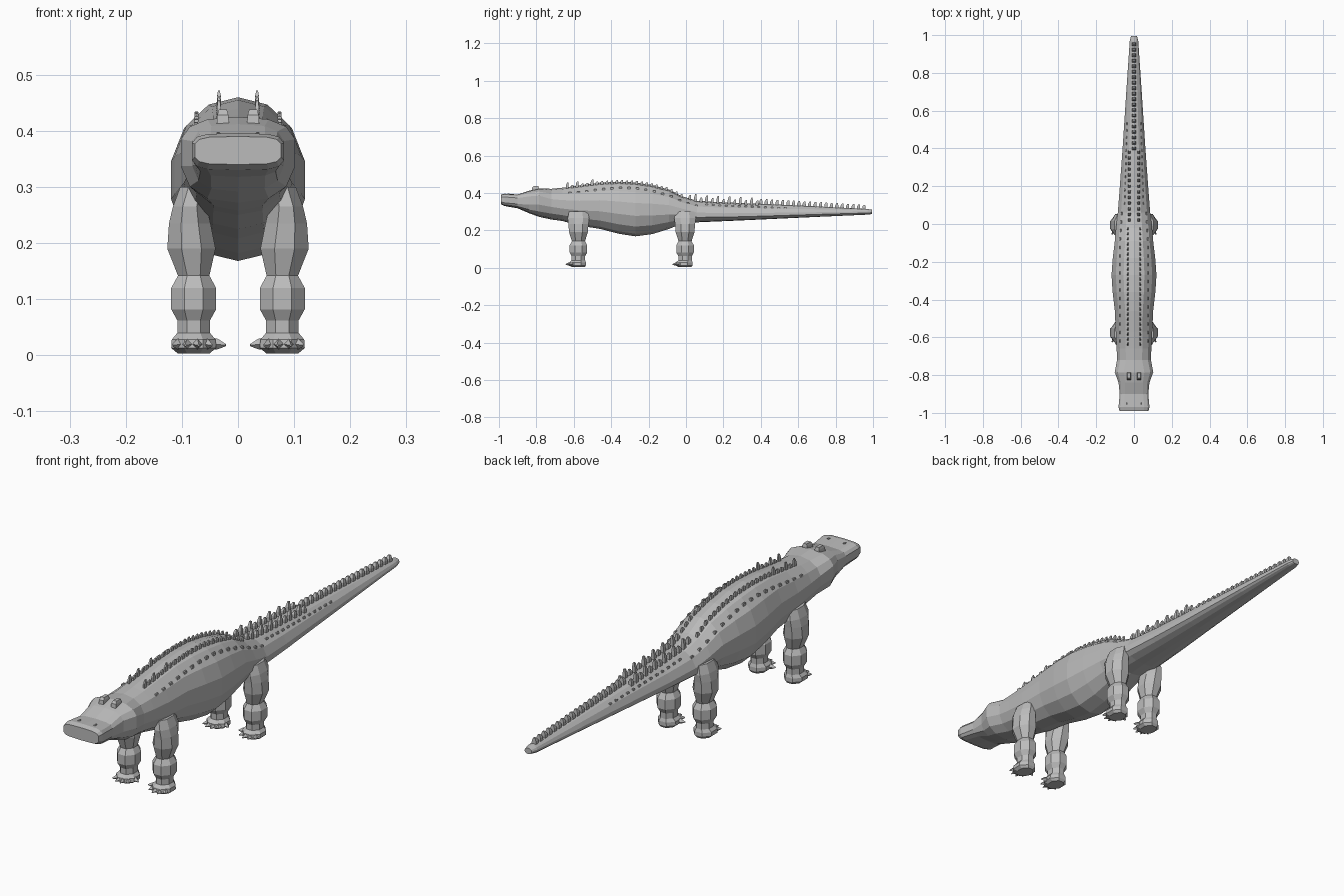
import bpy, bmesh, math
from mathutils import Vector

if "Cube" in bpy.data.objects:
    bpy.data.objects.remove(bpy.data.objects["Cube"])

skin = bpy.data.materials.new("grey hide")
skin.diffuse_color = (0.5, 0.5, 0.5, 1)
skin.use_nodes = True
skin.node_tree.nodes["Principled BSDF"].inputs["Base Color"].default_value = skin.diffuse_color


def finish(bm, name):
    bmesh.ops.recalc_face_normals(bm, faces=bm.faces)
    me = bpy.data.meshes.new(name)
    bm.to_mesh(me)
    bm.free()
    me.materials.append(skin)
    ob = bpy.data.objects.new(name, me)
    bpy.context.collection.objects.link(ob)
    return ob


def loft(bm, rings):
    """Skin a list of equal-length point rings and cap both ends."""
    vs = [[bm.verts.new(p) for p in r] for r in rings]
    n = len(vs[0])
    for a, b in zip(vs, vs[1:]):
        for i in range(n):
            j = (i + 1) % n
            bm.faces.new((a[i], a[j], b[j], b[i]))
    bm.faces.new(vs[0])
    bm.faces.new(vs[-1])


# Body stations: y, half width, bottom, top, widest-height fraction, squareness
BODY = [
    (-0.99, 0.078, 0.340, 0.390, 0.50, 4.0),
    (-0.97, 0.083, 0.330, 0.396, 0.50, 4.0),
    (-0.90, 0.077, 0.318, 0.392, 0.55, 3.6),
    (-0.84, 0.083, 0.292, 0.412, 0.60, 3.0),
    (-0.785, 0.104, 0.272, 0.425, 0.62, 2.6),
    (-0.72, 0.092, 0.258, 0.422, 0.55, 2.2),
    (-0.66, 0.094, 0.250, 0.428, 0.50, 2.2),
    (-0.57, 0.099, 0.225, 0.440, 0.50, 2.1),
    (-0.46, 0.104, 0.208, 0.455, 0.50, 2.1),
    (-0.36, 0.116, 0.182, 0.460, 0.50, 2.1),
    (-0.27, 0.122, 0.168, 0.456, 0.50, 2.1),
    (-0.18, 0.115, 0.180, 0.442, 0.50, 2.1),
    (-0.09, 0.104, 0.208, 0.418, 0.48, 2.1),
    (-0.02, 0.098, 0.236, 0.382, 0.42, 2.0),
    (0.06, 0.088, 0.243, 0.358, 0.30, 2.0),
    (0.20, 0.077, 0.249, 0.350, 0.27, 1.9),
    (0.40, 0.062, 0.258, 0.342, 0.27, 1.9),
    (0.70, 0.042, 0.272, 0.328, 0.30, 1.9),
    (0.97, 0.023, 0.284, 0.314, 0.40, 2.2),
    (0.995, 0.016, 0.287, 0.310, 0.45, 2.2),
]


def section(y, hw, zb, zt, f, p, n=14):
    mid = zb + (zt - zb) * f
    pts = []
    for i in range(n):
        a = 2 * math.pi * i / n + math.pi / 2
        c, s = math.cos(a), math.sin(a)
        x = hw * math.copysign(abs(c) ** (2 / p), c)
        z = mid + ((zt - mid) if s > 0 else (mid - zb)) * math.copysign(abs(s) ** (2 / p), s)
        pts.append((x, y, z))
    return pts


def back_height(x, y):
    """Height of the back at a point, from interpolated stations."""
    for a, b in zip(BODY, BODY[1:]):
        if a[0] <= y <= b[0]:
            t = (y - a[0]) / (b[0] - a[0])
            _, hw, zb, zt, f, p = [u + (v - u) * t for u, v in zip(a, b)]
            mid = zb + (zt - zb) * f
            return mid + (zt - mid) * max(0, 1 - (abs(x) / hw) ** p) ** (1 / p)
    return BODY[-1][3]


bm = bmesh.new()
loft(bm, [section(*s) for s in BODY])
finish(bm, "body")

# Legs: height, centre x, radius x, radius y
LEG = [
    (0.300, 0.078, 0.025, 0.050),
    (0.265, 0.086, 0.030, 0.058),
    (0.235, 0.086, 0.037, 0.054),
    (0.190, 0.083, 0.043, 0.050),
    (0.142, 0.079, 0.028, 0.035),
    (0.120, 0.079, 0.040, 0.047),
    (0.082, 0.079, 0.040, 0.047),
    (0.062, 0.079, 0.029, 0.036),
    (0.040, 0.079, 0.029, 0.036),
    (0.028, 0.079, 0.034, 0.040),
]
# Foot pad: height, shift y, radius x, radius y
FOOT = [
    (0.040, 0.000, 0.029, 0.036),
    (0.028, -0.005, 0.039, 0.045),
    (0.013, -0.006, 0.040, 0.046),
    (0.003, 0.000, 0.028, 0.034),
]


def ring(cx, cy, z, rx, ry, sx, n=8):
    return [(sx * (cx + rx * math.cos((i + .5) * 2 * math.pi / n) / math.cos(math.pi / n)),
             cy + ry * math.sin((i + .5) * 2 * math.pi / n) / math.cos(math.pi / n), z)
            for i in range(n)]


def toe(bm, base, tip, r):
    """Tapered four-sided toe that ends in a blunt claw."""
    base, tip = Vector(base), Vector(tip)
    d = (tip - base).normalized()
    side = d.cross(Vector((0, 0, 1))).normalized()
    up = side.cross(d)
    rings = []
    for t, k in ((0, 1), (0.55, 0.85), (1, 0.2)):
        c = base.lerp(tip, t)
        rings.append([c + side * r * k, c + up * r * k, c - side * r * k, c - up * r * k])
    loft(bm, rings)


for where, ly in (("front", -0.575), ("hind", -0.005)):
    for side, sx in (("left", 1), ("right", -1)):
        bm = bmesh.new()
        loft(bm, [ring(cx, ly, z, rx, ry, sx) for z, cx, rx, ry in LEG])
        finish(bm, f"{where}_leg_{side}")
        bm = bmesh.new()
        loft(bm, [ring(0.079, ly + dy, z, rx, ry, sx) for z, dy, rx, ry in FOOT])
        # toes fan forward, with the inner one reaching furthest sideways
        for tx, ty in ((0.022, -0.022), (0.046, -0.054), (0.070, -0.068),
                       (0.094, -0.066), (0.117, -0.050)):
            bx = 0.079 + (tx - 0.079) * 0.45
            toe(bm, (sx * bx, ly + ty * 0.4, 0.022), (sx * tx, ly + ty, 0.018), 0.011)
        finish(bm, f"{where}_foot_{side}")


def block(bm, x, y, z, wx, wy, h, top=0.45):
    """Tapered spike standing on the back."""
    loft(bm, [[(x + i * wx * k, y + j * wy * k + dy, zz)
               for i, j in ((-1, -1), (1, -1), (1, 1), (-1, 1))]
              for zz, k, dy in ((z - 0.008, 1, 0), (z + h * 0.5, 0.9, 0), (z + h, top, 0.003))])


def spike_row(name, x_at, y0, y1, step, height, wx, wy, pair=True):
    bm = bmesh.new()
    for i in range(int((y1 - y0) / step) + 1):
        y = y0 + i * step
        for sx in ((1, -1) if pair else (1,)):
            x = sx * x_at(y)
            block(bm, x, y, back_height(x, y), wx, wy, height(i, y))
    finish(bm, name)


# Back and tail spikes
spike_row("back_spikes", lambda y: 0.034, -0.635, 0.0, 0.0265,
          lambda i, y: 0.028 if i in (0, 2, 5) else 0.014, 0.004, 0.008)
spike_row("tail_root_spikes", lambda y: 0.024, 0.02, 0.38, 0.03,
          lambda i, y: 0.036 if i % 2 else 0.022, 0.007, 0.008)
spike_row("tail_crest", lambda y: 0, 0.40, 0.98, 0.029,
          lambda i, y: 0.026 - 0.008 * (y - 0.4), 0.010, 0.009, False)
# Small scales along the flanks
spike_row("flank_scales", lambda y: 0.074 - 0.012 * max(0, (y + 0.1) / 0.2), -0.62, 0.08, 0.045,
          lambda i, y: 0.004, 0.004, 0.008)
spike_row("tail_flank_scales", lambda y: 0.053 - 0.03 * y, 0.11, 0.56, 0.035,
          lambda i, y: 0.004, 0.003, 0.007)

# Eyes and nostrils
bm = bmesh.new()
for sx in (1, -1):
    block(bm, sx * 0.027, -0.805, back_height(0.027, -0.805), 0.011, 0.020, 0.018, 0.65)
finish(bm, "eyes")
bm = bmesh.new()
for sx in (1, -1):
    block(bm, sx * 0.035, -0.95, back_height(0.035, -0.95), 0.004, 0.006, 0.003, 0.6)
finish(bm, "nostrils")
